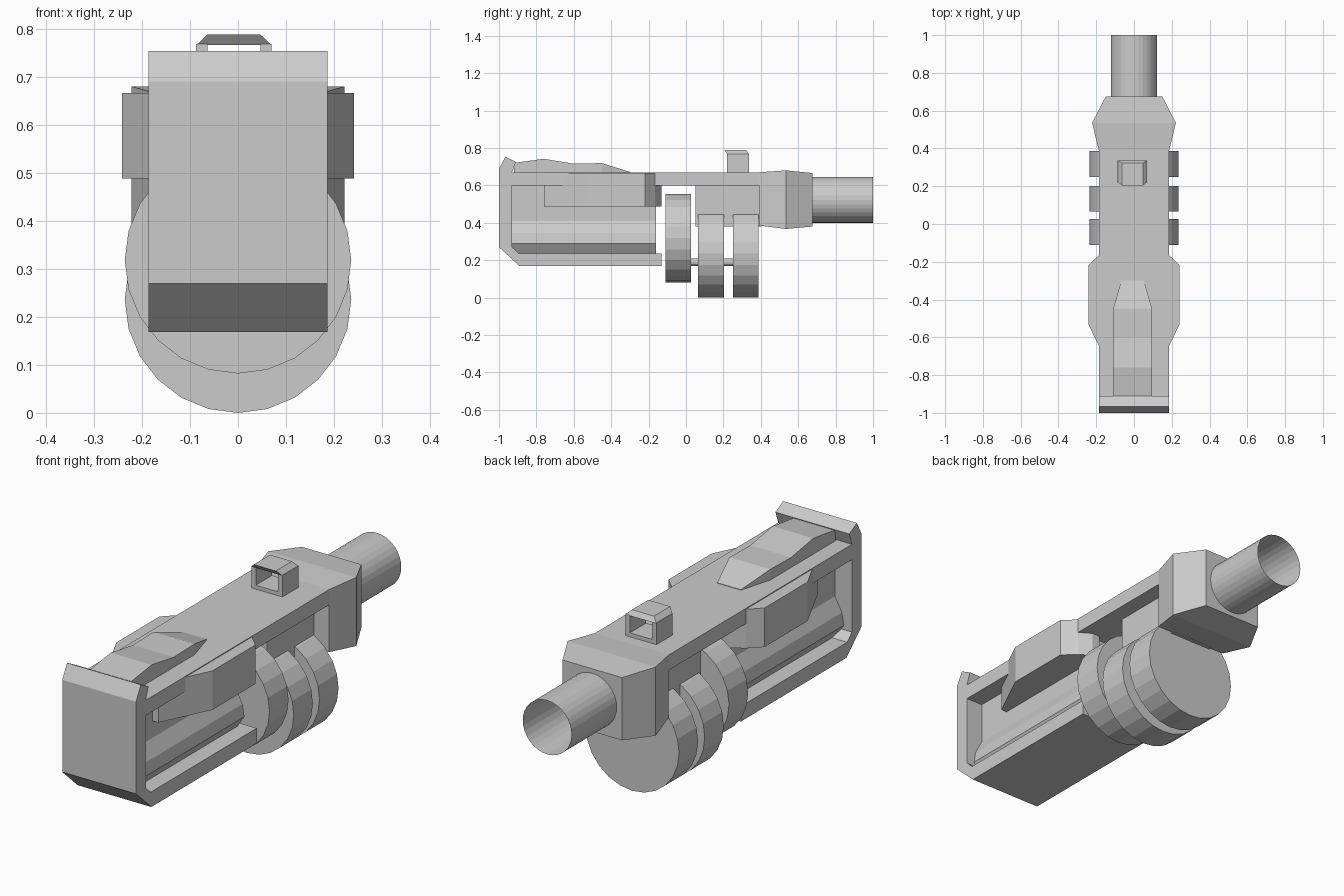
import bpy, bmesh, math
from mathutils import Matrix

if "Cube" in bpy.data.objects:
    bpy.data.objects.remove(bpy.data.objects["Cube"])


def finish(name, bm):
    bmesh.ops.recalc_face_normals(bm, faces=bm.faces)
    me = bpy.data.meshes.new(name)
    bm.to_mesh(me)
    bm.free()
    ob = bpy.data.objects.new(name, me)
    bpy.context.collection.objects.link(ob)
    return ob


def loft(name, rings):
    """Solid skinned through rings with equal point counts."""
    bm = bmesh.new()
    vs = [[bm.verts.new(p) for p in r] for r in rings]
    n = len(vs[0])
    for a, b in zip(vs, vs[1:]):
        for i in range(n):
            j = (i + 1) % n
            bm.faces.new((a[i], a[j], b[j], b[i]))
    bm.faces.new(vs[0])
    bm.faces.new(vs[-1])
    return finish(name, bm)


def side_prism(name, pts, x0, x1):
    return loft(name, [[(x, y, z) for y, z in pts] for x in (x0, x1)])


def box(name, x0, x1, y0, y1, z0, z1):
    return side_prism(name, [(y0, z0), (y1, z0), (y1, z1), (y0, z1)], x0, x1)


def rect(y, hw, z0, z1, cx=0):
    return [(cx - hw, y, z0), (cx + hw, y, z0), (cx + hw, y, z1), (cx - hw, y, z1)]


def cylinder(name, r, y0, y1, z, seg, caps=True):
    bm = bmesh.new()
    m = Matrix.Translation((0, (y0 + y1) / 2, z)) @ Matrix.Rotation(math.pi / 2, 4, 'X')
    bmesh.ops.create_cone(bm, cap_ends=caps, segments=seg, radius1=r, radius2=r,
                          depth=y1 - y0, matrix=m)
    return finish(name, bm)


# C-shaped frame: top rail, butt plate and bottom rail
W = 0.186
side_prism("frame", [
    (0.39, 0.67), (-0.93, 0.67), (-0.91, 0.725), (-0.965, 0.754), (-1, 0.69),
    (-1, 0.27), (-0.89, 0.168), (-0.13, 0.168), (-0.13, 0.237), (-0.895, 0.237),
    (-0.93, 0.27), (-0.93, 0.60), (0.39, 0.60)], -W, W)

# Recessed inner body with a bulged lower edge
half = [(0.10, 0.61), (0.10, 0.41), (0.135, 0.345), (0.145, 0.29), (0.105, 0.23)]
section = half + [(-x, z) for x, z in reversed(half)]
loft("inner_body", [[(x, y, z) for x, z in section] for y in (-0.94, -0.16)])

# Side pods
pod = [(0.09, -0.76), (0.13, -0.76), (0.242, -0.53), (0.242, -0.22), (0.186, -0.165),
       (0.13, -0.13), (0.09, -0.13)]
for s, n in ((1, "right"), (-1, "left")):
    loft("side_pod_" + n, [[(s * x, y, z) for x, y in pod] for z in (0.488, 0.666)])

# Raised ridge on top
stations = [(-0.92, 0.103, 0.72), (-0.76, 0.103, 0.742), (-0.60, 0.103, 0.716),
            (-0.45, 0.103, 0.719), (-0.30, 0.06, 0.672)]
loft("top_ridge", [rect(y, hw, 0.65, z, -0.007) for y, hw, z in stations])

# Forward underbody and flared muzzle block
box("underbody", -0.11, 0.11, 0.05, 0.40, 0.38, 0.61)
loft("muzzle_block", [rect(0.39, W, 0.385, 0.67), rect(0.535, 0.222, 0.367, 0.68),
                      rect(0.675, 0.15, 0.38, 0.666)])

# Open barrel
cylinder("barrel", 0.123, 0.66, 1.0, 0.523, 32, caps=False)

# Three discs and their axle
for i, (y, z) in enumerate(((-0.11, 0.318), (0.065, 0.236), (0.25, 0.236))):
    cylinder("disc_%d" % (i + 1), 0.236, y, y + 0.137, z, 24)
cylinder("axle", 0.02, 0.0, 0.27, 0.19, 12)

# Hollow sight: two walls, floor and chamfered cap
box("sight_wall_left", -0.087, -0.064, 0.22, 0.337, 0.66, 0.768)
box("sight_wall_right", 0.047, 0.07, 0.22, 0.337, 0.66, 0.768)
box("sight_floor", -0.07, 0.05, 0.22, 0.337, 0.66, 0.688)
loft("sight_cap", [
    [(-0.087, 0.222, 0.766), (0.07, 0.222, 0.766), (0.07, 0.337, 0.766), (-0.087, 0.337, 0.766)],
    [(-0.064, 0.205, 0.788), (0.047, 0.205, 0.788), (0.047, 0.322, 0.788), (-0.064, 0.322, 0.788)]])
